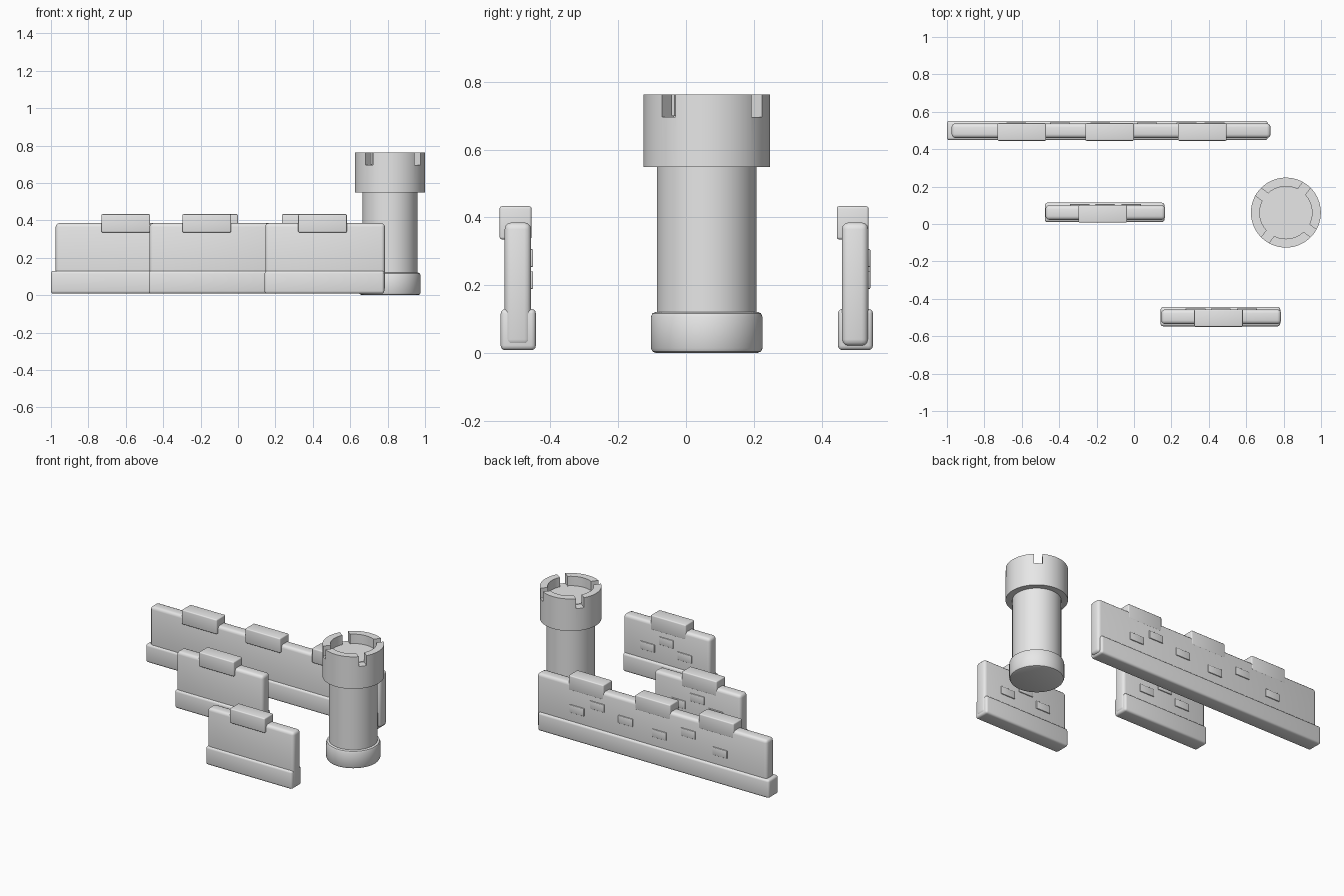
import bpy, bmesh
from math import radians, cos, sin, tau

if "Cube" in bpy.data.objects:
    bpy.data.objects.remove(bpy.data.objects["Cube"], do_unlink=True)

stone = bpy.data.materials.new("pale_stone")
stone.use_nodes = True
stone.diffuse_color = (0.8, 0.8, 0.8, 1)
stone.node_tree.nodes["Principled BSDF"].inputs["Base Color"].default_value = (0.8, 0.8, 0.8, 1)


def finish(name, bm, smooth=True):
    """Turn a bmesh into a named stone object."""
    bmesh.ops.recalc_face_normals(bm, faces=bm.faces)
    mesh = bpy.data.meshes.new(name)
    bm.to_mesh(mesh)
    bm.free()
    mesh.materials.append(stone)
    obj = bpy.data.objects.new(name, mesh)
    bpy.context.collection.objects.link(obj)
    if smooth:
        bpy.ops.object.select_all(action="DESELECT")
        obj.select_set(True)
        bpy.context.view_layer.objects.active = obj
        bpy.ops.object.shade_smooth_by_angle(angle=radians(35))
    return obj


def block(name, xs, ys, zs, bevel=0.0):
    """Box between pairs of limits, with rounded edges."""
    bm = bmesh.new()
    bmesh.ops.create_cube(bm, size=1)
    for v in bm.verts:
        v.co = [lim[0] if c < 0 else lim[1] for c, lim in zip(v.co, (xs, ys, zs))]
    if bevel:
        bmesh.ops.bevel(bm, geom=bm.edges[:], offset=bevel, segments=3,
                        profile=0.5, affect="EDGES")
    return finish(name, bm, bevel > 0)


def lathe(name, centre, profile, steps=64):
    """Revolve (radius, height) points about a vertical axis."""
    bm = bmesh.new()
    verts = [bm.verts.new((centre[0] + r, centre[1], z)) for r, z in profile]
    edges = [bm.edges.new(pair) for pair in zip(verts, verts[1:])]
    bmesh.ops.spin(bm, geom=verts + edges, cent=(*centre, 0), axis=(0, 0, 1),
                   angle=tau, steps=steps)
    bmesh.ops.remove_doubles(bm, verts=bm.verts, dist=0.0001)
    return finish(name, bm)


def wall(name, base_x, body_x, y, merlons, bricks):
    """Battlemented wall; y is the middle of its thickness."""
    block(name + "_base", base_x, (y - 0.052, y + 0.052), (0.008, 0.13), 0.014)
    block(name + "_body", body_x, (y - 0.04, y + 0.038), (0.02, 0.385), 0.02)
    for i, x in enumerate(merlons):
        block(f"{name}_merlon_{i + 1}", (x - 0.13, x + 0.13),
              (y - 0.055, y + 0.039), (0.335, 0.433), 0.007)
    for i, (x, z) in enumerate(bricks):
        block(f"{name}_brick_{i + 1}", (x - 0.053, x + 0.053),
              (y + 0.03, y + 0.044), (z - 0.026, z + 0.026), 0.003)


# Walls
LOW, MID, HIGH = 0.215, 0.24, 0.28
wall("long_wall", (-1.0, 0.715), (-0.975, 0.73), 0.5, (-0.6, -0.13, 0.365),
     [(0.43, LOW), (0.28, HIGH), (0.07, MID), (-0.18, LOW), (-0.395, HIGH), (-0.63, LOW)])
for name, x, y in (("middle_wall", -0.155, 0.062), ("front_wall", 0.464, -0.495)):
    wall(name, (x - 0.322, x + 0.318), (x - 0.318, x + 0.322), y, (x - 0.012,),
         [(x + 0.14, LOW), (x, HIGH), (x - 0.135, LOW)])

# Tower
centre = (0.812, 0.061)
lathe("tower_base", centre, [(0, 0), (0.15, 0), (0.16, 0.004), (0.165, 0.014),
                             (0.165, 0.106), (0.16, 0.117), (0.15, 0.121), (0, 0.121)])
lathe("tower_shaft", centre, [(0, 0.1), (0.147, 0.1), (0.147, 0.56), (0, 0.56)])
crown = lathe("tower_crown", centre, [(0, 0.548), (0.187, 0.548), (0.187, 0.763),
                                      (0.14, 0.763), (0.14, 0.7), (0, 0.7)])

# Notches cut through the crown rim
for i in range(4):
    angle = radians(53 + 90 * i)
    cutter = block(f"notch_cutter_{i + 1}", (-0.04, 0.04), (-0.025, 0.025), (0.697, 0.9))
    cutter.location = (centre[0] + 0.17 * cos(angle), centre[1] + 0.17 * sin(angle), 0)
    cutter.rotation_euler.z = angle
    cutter.hide_render = True
    cutter.hide_viewport = True
    cut = crown.modifiers.new(f"notch_{i + 1}", "BOOLEAN")
    cut.operation = "DIFFERENCE"
    cut.solver = "EXACT"
    cut.object = cutter
    # The smoothing pass stays last
    crown.modifiers.move(len(crown.modifiers) - 1, i)
